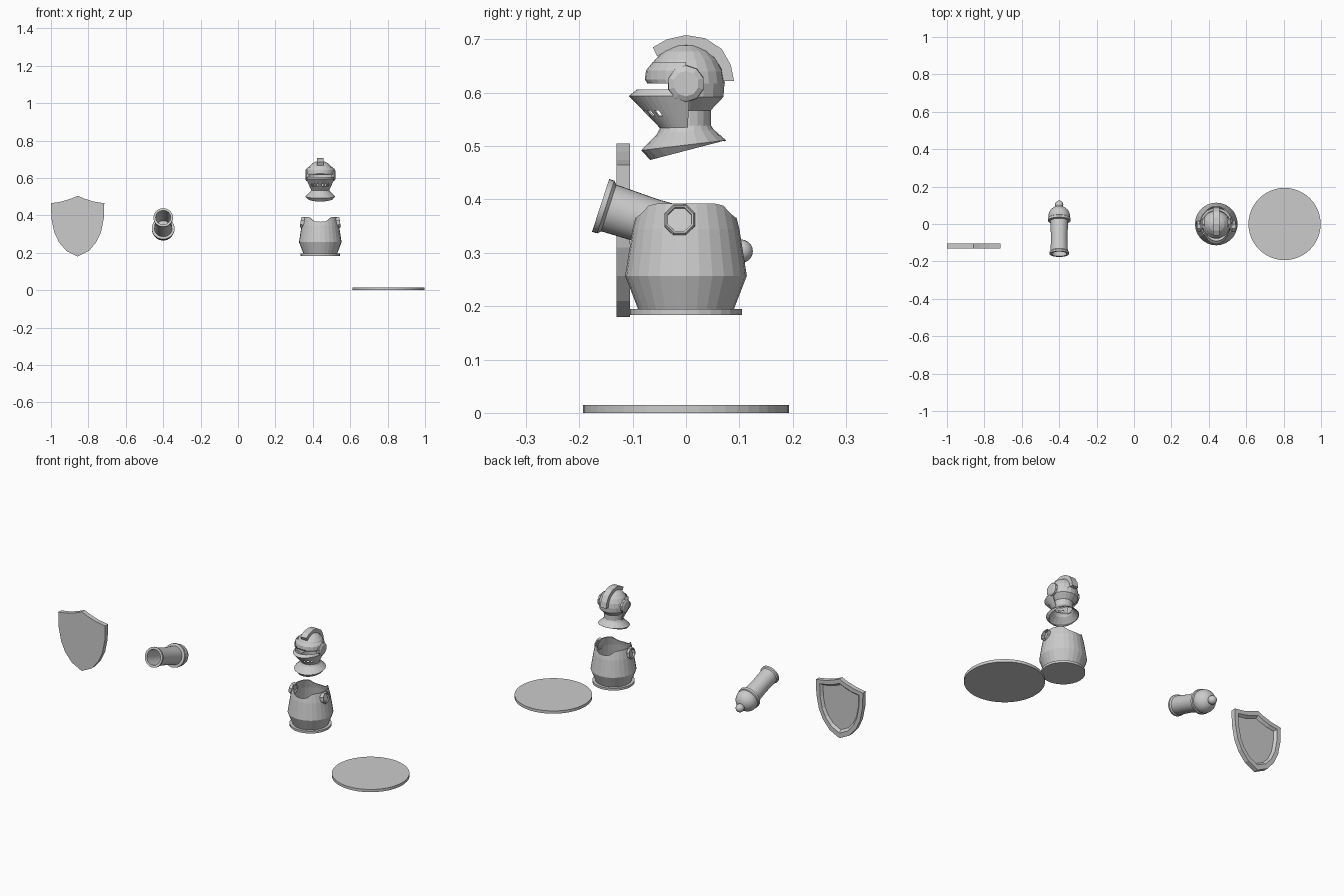
import bpy, bmesh, math
from math import sin, cos, pi
from mathutils import Matrix, Vector

if "Cube" in bpy.data.objects:
    bpy.data.objects.remove(bpy.data.objects["Cube"])

CX = 0.44  # knight centre


def finish(name, bm, smooth=False, normals=True):
    if normals:
        bmesh.ops.recalc_face_normals(bm, faces=bm.faces)
    me = bpy.data.meshes.new(name)
    bm.to_mesh(me)
    bm.free()
    ob = bpy.data.objects.new(name, me)
    bpy.context.collection.objects.link(ob)
    if smooth:
        bpy.context.view_layer.objects.active = ob
        ob.select_set(True)
        bpy.ops.object.shade_smooth_by_angle(angle=math.radians(35))
        ob.select_set(False)
    return ob


def loft(name, rings, closed=True, cap=(False, False), smooth=False, skip=()):
    """Bridge rows of points; skip holds (row, column) openings."""
    bm = bmesh.new()
    rows = [[bm.verts.new(p) for p in r] for r in rings]
    n = len(rows[0])
    for i in range(len(rows) - 1):
        for j in range(n if closed else n - 1):
            if (i, j) not in skip:
                k = (j + 1) % n
                bm.faces.new((rows[i][j], rows[i][k], rows[i + 1][k], rows[i + 1][j]))
    if cap[0]:
        bm.faces.new(rows[0])
    if cap[1]:
        bm.faces.new(rows[-1])
    bmesh.ops.remove_doubles(bm, verts=bm.verts, dist=1e-5)
    return finish(name, bm, smooth)


def lathe(name, prof, n, mat=Matrix(), cap=(True, True), smooth=False, phase=0):
    rings = [[mat @ Vector((r * cos(2 * pi * (j + phase) / n), r * sin(2 * pi * (j + phase) / n), z))
              for j in range(n)] for r, z in prof]
    return loft(name, rings, True, cap, smooth)


def shell(ob, t):
    m = ob.modifiers.new("thickness", 'SOLIDIFY')
    m.thickness = t
    m.offset = -1


# round base plate
lathe("base_plate", [(0.193, 0), (0.193, 0.015)], 48, Matrix.Translation((0.805, 0, 0)))

# shield: flat front, raised rim and recessed back
half = [(0, .505), (.035, .49), (.085, .474), (.1425, .465), (.14, .385), (.125, .31), (.1, .257), (.06, .21), (0, .18)]
outline = half + [(-x, z) for x, z in half[-2:0:-1]]


def shield_ring(s, y):
    return [(-.8575 + x * s, y, .355 + (z - .355) * s) for x, z in outline]


loft("shield", [shield_ring(1, -.13), shield_ring(1, -.105), shield_ring(.84, -.105),
                shield_ring(.76, -.118)], cap=(True, True))

# cannon barrel along a tilted axis, bore included
axis = Vector((0, .95, -.31)).normalized()
M = Matrix.Translation((-.4, -.16, .389)) @ axis.to_track_quat('Z', 'Y').to_matrix().to_4x4()
prof = [(.037, .17), (.04, 0), (.052, 0), (.052, .01), (.046, .016), (.044, .10), (.048, .185),
        (.061, .187), (.061, .2), (.056, .203), (.058, .212)]
prof += [(.058 * cos(a), .212 + .056 * sin(a)) for a in [pi / 2 * i / 7 for i in range(1, 7)]]
prof += [(.012, .268)]
lathe("cannon_barrel", prof, 32, M, smooth=True)
knob = [(.022 * sin(pi * i / 10), .277 - .022 * cos(pi * i / 10)) for i in range(11)]
lathe("cannon_knob", knob, 20, M, cap=(False, False), smooth=True)

# breastplate: closed base flange, open body with dipped neckline
T = Matrix.Translation((CX, 0, 0))
lathe("waist_flange", [(.105, .183), (.105, .195)], 28, T)


def neckline(a):
    d = max(0, (abs(sin(a)) - .72) / .28)
    return .392 - .026 * (d * d * (3 - 2 * d))


N = 28
angles = [2 * pi * j / N for j in range(N)]
rings = [[(CX + r * cos(a), r * sin(a), z) for a in angles] for r, z in ((.09, .195), (.114, .257), (.1, .345))]
rings.append([(CX + (.1 - .25 * (neckline(a) - .345)) * cos(a),
               (.1 - .25 * (neckline(a) - .345)) * sin(a), neckline(a)) for a in angles])
shell(loft("breastplate", rings), .005)

# octagonal arm rings
for side, name in ((1, "right"), (-1, "left")):
    R = Matrix.Translation((CX + side * .085, -.012, .36)) @ Matrix.Rotation(side * (pi / 2 - .15), 4, 'Y')
    lathe("arm_ring_" + name, [(.024, 0), (.031, 0), (.031, .017), (.028, .021), (.024, .019), (.024, 0)],
          8, R, cap=(False, False), phase=.5)

# helmet skull: dome, then back and neck below the eye slit
dome = [(.073 * cos(a), .617 + .075 * sin(a)) for a in [pi / 2 * i / 5 for i in range(6)]]
HN = 20
lathe("helmet_dome", dome, HN, T, cap=(False, False))


def arc(rx, ry, z, a0, a1, n, dy=0):
    out = []
    for j in range(n + 1):
        a = a0 + (a1 - a0) * j / n
        out.append((CX + rx * cos(a), dy + ry * sin(a), z))
    return out


a0, a1 = -pi * .15, pi * 1.15
loft("helmet_back", [arc(r, r, z, a0, a1, 13) for r, z in
                     ((.073, .617), (.071, .592), (.047, .567), (.047, .534))], closed=False)

# upper visor brow
brow = [arc(.074, .07, .648, pi, 2 * pi, 12), arc(.076, .075, .642, pi, 2 * pi, 12),
        arc(.076, .077, .625, pi, 2 * pi, 12), arc(.075, .073, .618, pi, 2 * pi, 12)]
brow.insert(0, arc(.066, .062, .658, pi, 2 * pi, 12))
loft("upper_visor", brow, closed=False)

# lower visor with breathing holes
VN = 22


def visor_row(t):
    return arc(.075 + (.047 - .075) * t, .107 + (.047 - .107) * t, .594 + (.532 - .594) * t,
               pi * .98, pi * 2.02, VN)


rows = [arc(.070, .092, .606, pi * .98, pi * 2.02, VN)] + [visor_row(t) for t in (0, .44, .62, 1)]
holes = {(2, j) for j in (5, 7, 9, 12, 14, 16)}
shell(loft("lower_visor", rows, closed=False, skip=holes), .003)

# visor pivots
for side, name in ((1, "right"), (-1, "left")):
    R = Matrix.Translation((CX + side * .06, 0, .617)) @ Matrix.Rotation(side * pi / 2, 4, 'Y')
    lathe("visor_pivot_" + name, [(.035, 0), (.034, .014), (.024, .02)], 10, R)

# flared neck collar with tilted lower lip
def collar(r, dy, z, slope):
    return [(CX + r * cos(a), dy + r * sin(a), z + slope * sin(a)) for a in [2 * pi * j / HN for j in range(HN)]]


shell(loft("neck_collar", [collar(.046, 0, .54, 0), collar(.053, -.001, .527, .004),
                           collar(.0795, -.0045, .5015, .0095), collar(.071, .004, .4925, .0185)]), .003)

# crest swept over the dome
outer = [(-.062, .685), (-.036, .70), (0, .708), (.036, .702), (.067, .682), (.084, .652), (.09, .622)]
inner = [(-.054, .668), (-.034, .68), (0, .688), (.03, .682), (.053, .666), (.066, .645), (.070, .622)]
W = .018
loft("helmet_crest", [[(CX - W, o[0], o[1]), (CX + W, o[0], o[1]), (CX + W, i[0], i[1]), (CX - W, i[0], i[1])]
                      for o, i in zip(outer, inner)], cap=(True, True))
